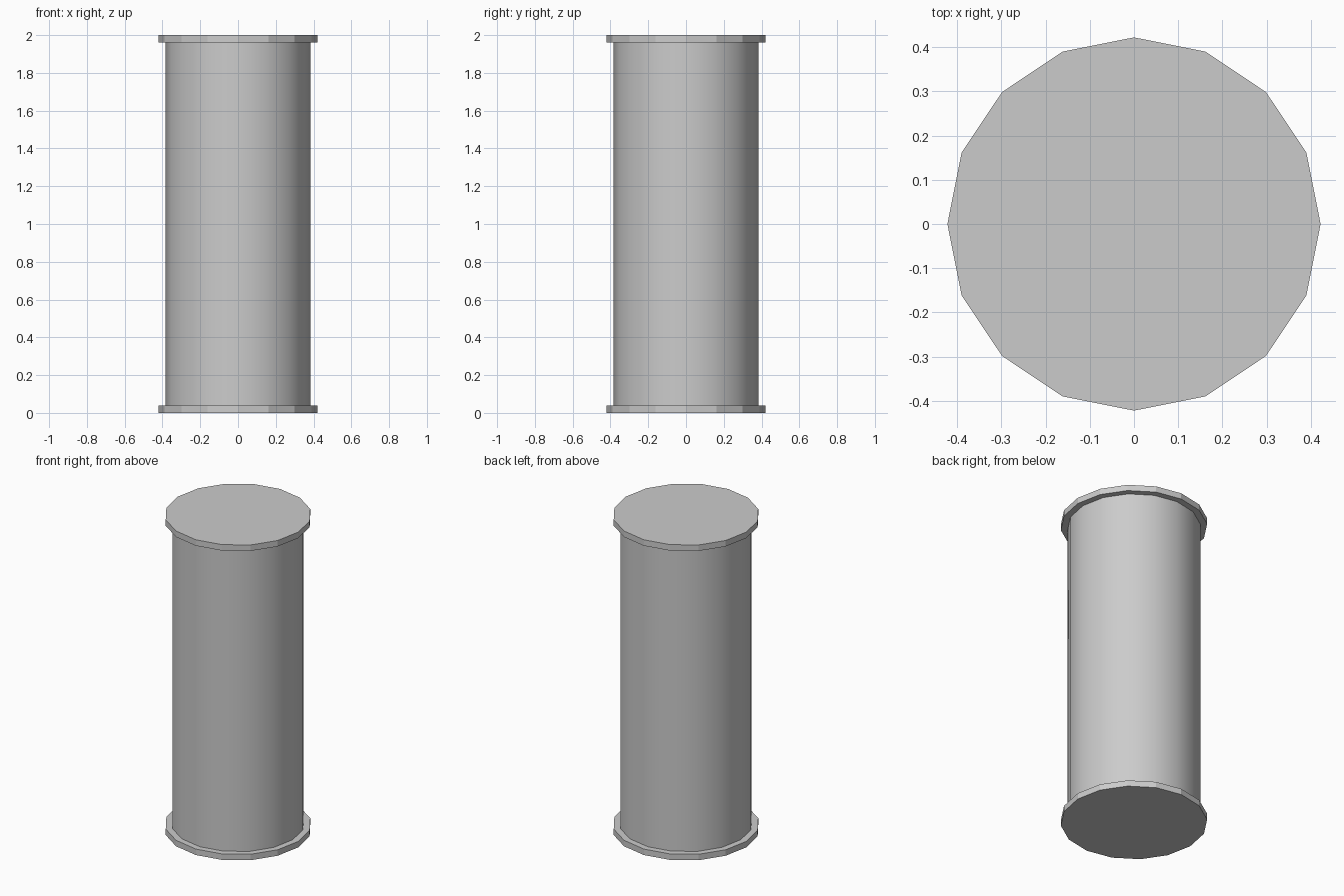
import bpy

if "Cube" in bpy.data.objects:
    bpy.data.objects.remove(bpy.data.objects["Cube"])

SIDES = 16
HEIGHT = 2.0
RIM_THICKNESS = 0.038
RIM_RADIUS = 0.422
BODY_RADIUS = 0.383


def cylinder(name, radius, z_min, z_max, fill):
    bpy.ops.mesh.primitive_cylinder_add(
        vertices=SIDES, radius=radius, depth=z_max - z_min,
        end_fill_type=fill, location=(0, 0, (z_min + z_max) / 2))
    obj = bpy.context.object
    obj.name = name
    return obj


# Smooth-shaded barrel between the two end discs
cylinder("barrel", BODY_RADIUS, RIM_THICKNESS, HEIGHT - RIM_THICKNESS, 'NOTHING')
bpy.ops.object.shade_smooth_by_angle()

# Flat-faceted end discs
cylinder("bottom_disc", RIM_RADIUS, 0, RIM_THICKNESS, 'NGON')
cylinder("top_disc", RIM_RADIUS, HEIGHT - RIM_THICKNESS, HEIGHT, 'NGON')
